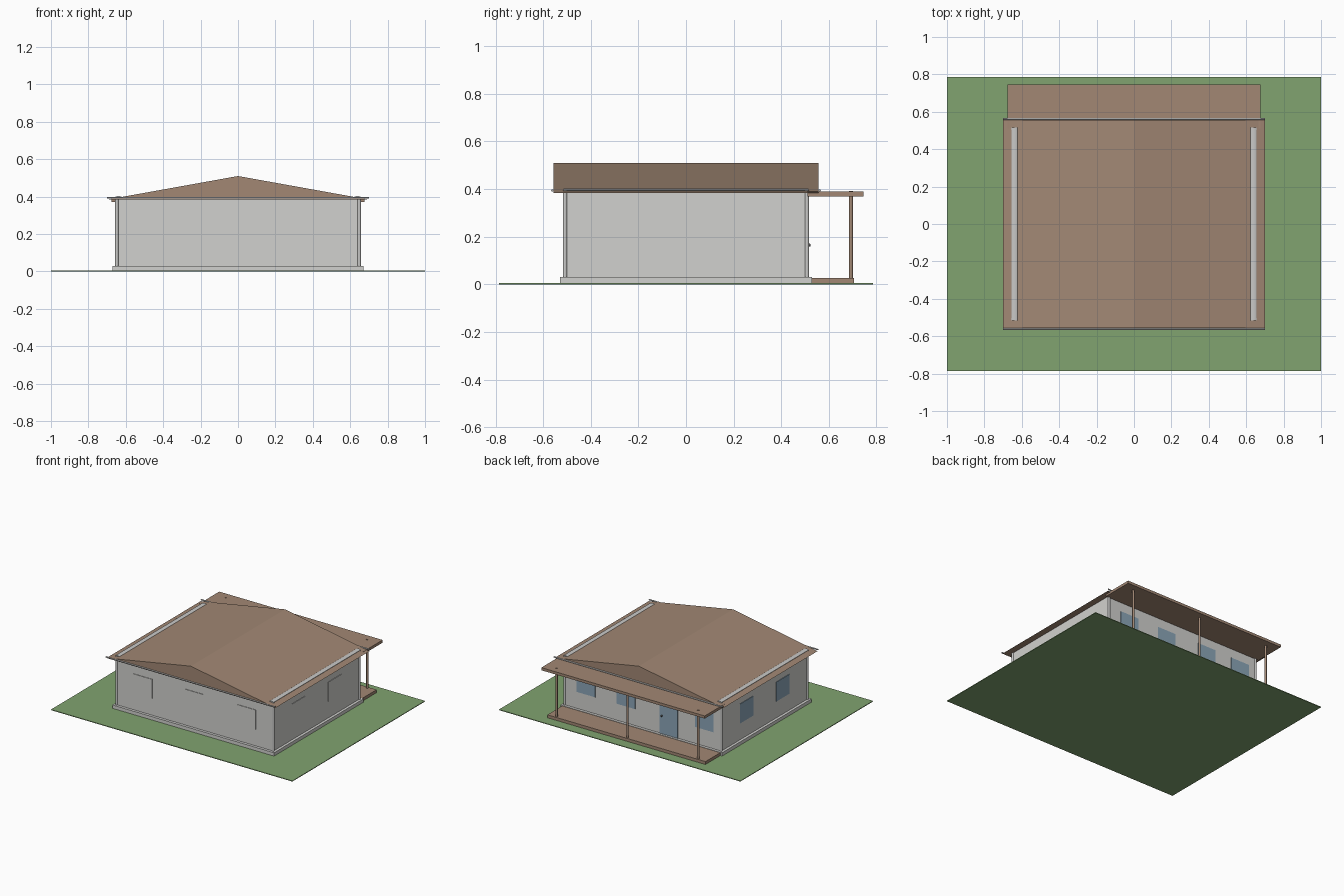
import bpy
import math
from mathutils import Vector

cube = bpy.data.objects.get("Cube")
if cube:
    bpy.data.objects.remove(cube, do_unlink=True)


def material(name, r, g, b):
    m = bpy.data.materials.new(name)
    m.use_nodes = True
    m.diffuse_color = (r, g, b, 1)
    bsdf = m.node_tree.nodes["Principled BSDF"]
    bsdf.inputs["Base Color"].default_value = (r, g, b, 1)
    bsdf.inputs["Roughness"].default_value = 0.8
    return m


GRASS = material("grass_green", 0.22, 0.37, 0.16)
BROWN = material("timber_brown", 0.36, 0.245, 0.175)
WALL = material("wall_white", 0.64, 0.64, 0.62)
METAL = material("gutter_grey", 0.58, 0.58, 0.57)
GLASS = material("glass_blue", 0.26, 0.38, 0.48)
DARK = material("handle_dark", 0.08, 0.08, 0.08)


def mesh_object(name, verts, faces, mat):
    me = bpy.data.meshes.new(name)
    me.from_pydata(verts, [], faces)
    me.materials.append(mat)
    ob = bpy.data.objects.new(name, me)
    bpy.context.collection.objects.link(ob)
    return ob


def box(name, low, high, mat):
    """Axis-aligned box between two corners."""
    low, high = Vector(low), Vector(high)
    bpy.ops.mesh.primitive_cube_add(size=1, location=(low + high) / 2)
    ob = bpy.context.object
    ob.name = name
    ob.scale = high - low
    bpy.ops.object.transform_apply(location=False, rotation=False, scale=True)
    ob.data.materials.append(mat)
    return ob


def tube(name, start, end, radius, mat, sides=12):
    """Round bar between two points."""
    start, end = Vector(start), Vector(end)
    axis = end - start
    bpy.ops.mesh.primitive_cylinder_add(
        vertices=sides, radius=radius, depth=axis.length, location=(start + end) / 2,
        rotation=axis.to_track_quat("Z", "Y").to_euler())
    ob = bpy.context.object
    ob.name = name
    ob.data.materials.append(mat)
    bpy.ops.object.shade_smooth_by_angle(angle=math.radians(40))
    return ob


# Lawn, plinth and walls
WX, WY = 0.65, 0.51
box("lawn", (-1, -0.785, 0), (1, 0.785, 0.005), GRASS)
box("plinth", (-0.67, -0.53, 0.004), (0.67, 0.53, 0.03), WALL)
box("walls", (-WX, -WY, 0.03), (WX, WY, 0.386), WALL)

# Gabled roof: triangular profile swept front to back
profile = [(-0.70, 0.384), (0.70, 0.384), (0, 0.51)]
mesh_object("roof", [(x, y, z) for y in (-0.557, 0.557) for x, z in profile],
            [(0, 1, 2), (5, 4, 3), (0, 3, 4, 1), (1, 4, 5, 2), (2, 5, 3, 0)], BROWN)

# Eave rods across both gables
for label, side in (("front", -1), ("back", 1)):
    tube(label + "_eave_rod", (-0.70, side * 0.562, 0.394), (0.70, side * 0.562, 0.394),
         0.005, METAL, 8)

# Side gutters and corner downpipes
for label, side in (("left", 1), ("right", -1)):
    gutter = tube(label + "_gutter", (side * 0.639, -0.515, 0.397), (side * 0.639, 0.515, 0.397),
                  0.017, METAL, 16)
    bpy.context.view_layer.objects.active = gutter
    bpy.ops.object.transform_apply(location=False, rotation=True, scale=False)
    gutter.scale.z = 0.35
    for end, y in (("front", -0.508), ("back", 0.508)):
        tube(f"{label}_{end}_downpipe", (side * 0.648, y, 0.03), (side * 0.648, y, 0.395),
             0.009, METAL)

# Window plates: plain on the front and left, glazed on the back and right
LOW, HIGH, HALF, PROUD = 0.155, 0.30, 0.077, 0.004
for i, x in enumerate((-0.43, 0, 0.43)):
    box(f"front_window_{i + 1}", (x - HALF, -WY - PROUD, LOW), (x + HALF, -WY, HIGH), WALL)
for i, x in enumerate((-0.51, 0.14, 0.47)):
    box(f"back_window_{i + 1}", (x - HALF, WY, LOW), (x + HALF, WY + PROUD, HIGH), GLASS)
for i, y in enumerate((-0.215, 0.215)):
    box(f"left_window_{i + 1}", (WX, y - HALF, LOW), (WX + PROUD, y + HALF, HIGH), WALL)
    box(f"right_window_{i + 1}", (-WX - PROUD, y - HALF, LOW), (-WX, y + HALF, HIGH), GLASS)

# Back door with handle
box("door", (-0.29, WY, 0.03), (-0.14, WY + PROUD, 0.305), GLASS)
bpy.ops.mesh.primitive_uv_sphere_add(segments=12, ring_count=8, radius=0.007,
                                     location=(-0.16, 0.517, 0.165))
handle = bpy.context.object
handle.name = "door_handle"
handle.data.materials.append(DARK)
bpy.ops.object.shade_smooth()

# Porch deck, roof and posts
box("porch_deck", (-0.655, 0.525, 0.005), (0.655, 0.705, 0.027), BROWN)
box("porch_roof", (-0.677, 0.51, 0.37), (0.677, 0.745, 0.39), BROWN)
for label, x, top in (("right", -0.587, 0.393), ("middle", 0, 0.38), ("left", 0.587, 0.393)):
    tube(label + "_porch_post", (x, 0.693, 0.025), (x, 0.693, top), 0.008, BROWN)
